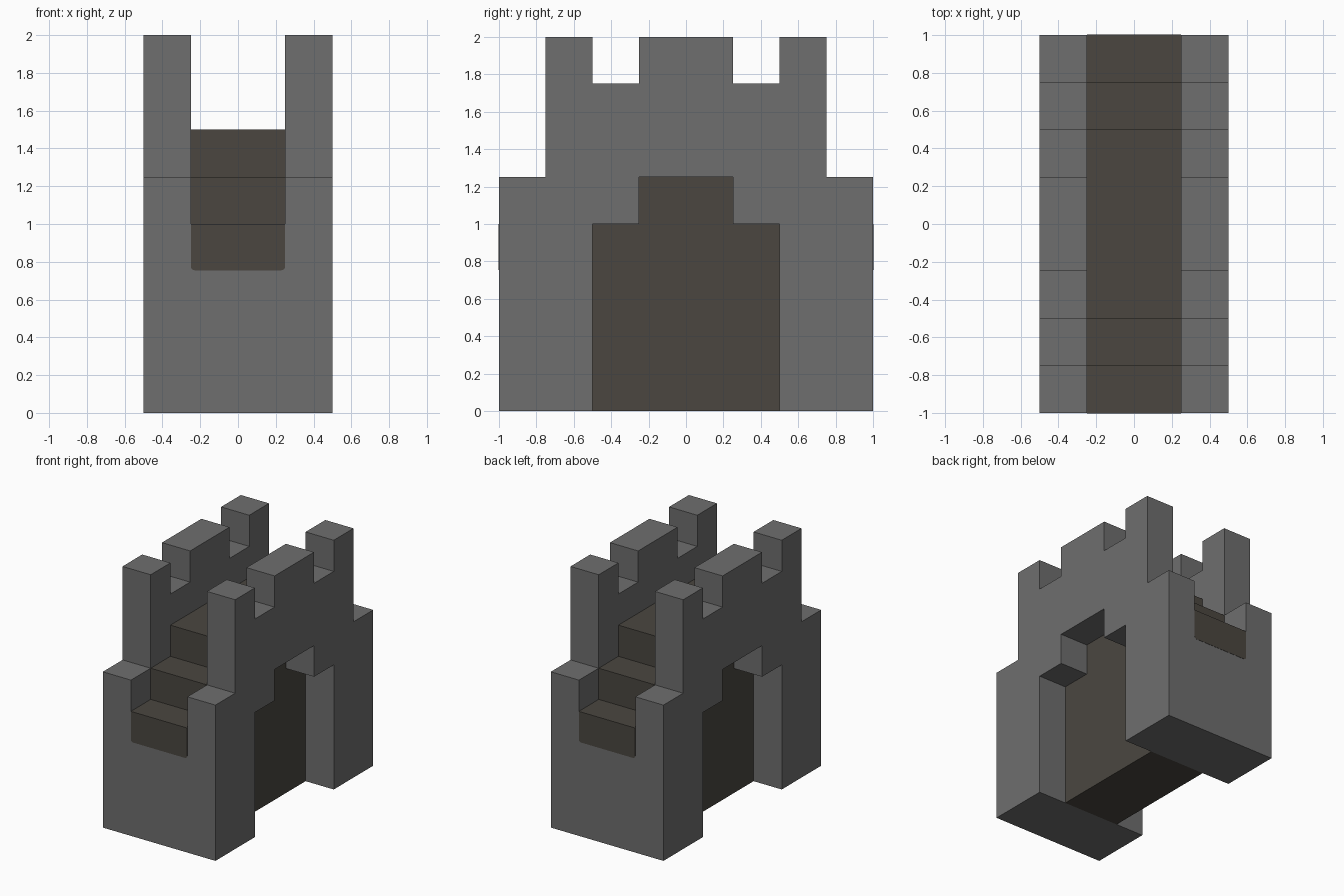
import bpy, bmesh, math
from mathutils import Vector

cube = bpy.data.objects.get("Cube")
if cube:
    bpy.data.objects.remove(cube, do_unlink=True)


def material(name, rgb):
    m = bpy.data.materials.new(name)
    m.use_nodes = True
    m.diffuse_color = (*rgb, 1)
    m.node_tree.nodes["Principled BSDF"].inputs["Base Color"].default_value = (*rgb, 1)
    return m


STONE = material("grey stone", (0.156, 0.156, 0.156))
EARTH = material("brown earth", (0.069, 0.062, 0.051))


def extrude(name, points, direction, mats, rule=None):
    """Close a flat outline of 3D points and extrude it along direction."""
    bm = bmesh.new()
    face = bm.faces.new([bm.verts.new(p) for p in points])
    ext = bmesh.ops.extrude_face_region(bm, geom=[face])
    moved = [g for g in ext["geom"] if isinstance(g, bmesh.types.BMVert)]
    bmesh.ops.translate(bm, verts=moved, vec=Vector(direction))
    bmesh.ops.recalc_face_normals(bm, faces=bm.faces)
    if rule:
        for f in bm.faces:
            f.material_index = rule(f)
    mesh = bpy.data.meshes.new(name)
    bm.to_mesh(mesh)
    bm.free()
    for m in mats:
        mesh.materials.append(m)
    obj = bpy.data.objects.new(name, mesh)
    bpy.context.collection.objects.link(obj)
    return obj


def mirrored(half):
    """Complete a symmetric (y, z) outline from its +y half."""
    return half + [(-y, z) for y, z in reversed(half)]


# Side walls: battlements above, stepped archway below
top = [(1, 0), (1, 1.25), (0.75, 1.25), (0.75, 2), (0.5, 2), (0.5, 1.75),
       (0.25, 1.75), (0.25, 2)]
arch = [(0.25, 1.25), (0.25, 1), (0.5, 1), (0.5, 0)]
wall = mirrored(top) + [(-y, z) for y, z in reversed(arch)] + arch
for name, x in (("left_wall", 0.25), ("right_wall", -0.5)):
    extrude(name, [(x, y, z) for y, z in wall], (0.25, 0, 0), [STONE])


# Stepped core: stone on the outer ends and under the piers, earth elsewhere
def core_rule(f):
    c = f.calc_center_median()
    end = abs(f.normal.y) > 0.9 and abs(c.y) > 0.99
    under_pier = f.normal.z < -0.9 and abs(c.y) > 0.5
    return 0 if end or under_pier else 1


steps = mirrored([(0.5, 0), (1, 0), (1, 1), (0.75, 1), (0.75, 1.25),
                  (0.5, 1.25), (0.5, 1.5)])
core = extrude("stepped_core", [(-0.25, y, z) for y, z in steps], (0.5, 0, 0),
               [STONE, EARTH], core_rule)

# Split the underside at the pier lines so each strip takes its own colour
bm = bmesh.new()
bm.from_mesh(core.data)
for y in (-0.5, 0.5):
    bmesh.ops.bisect_plane(bm, geom=bm.verts[:] + bm.edges[:] + bm.faces[:],
                           plane_co=(0, y, 0), plane_no=(0, 1, 0))
for f in bm.faces:
    f.material_index = core_rule(f)
bm.to_mesh(core.data)
bm.free()

# Earth lips on the end faces, with rounded lower corners
R = 0.02
corner = [(0.25 - R + R * math.cos(a), 0.755 + R + R * math.sin(a))
          for a in (-math.pi / 2 + i * math.pi / 8 for i in range(5))]
lip = corner + [(0.25, 1)]
lip += [(-x, z) for x, z in reversed(lip)]
for name, side in (("front_lip", -1), ("back_lip", 1)):
    extrude(name, [(x, side * 0.999, z) for x, z in lip],
            (0, side * 0.003, 0), [EARTH])
